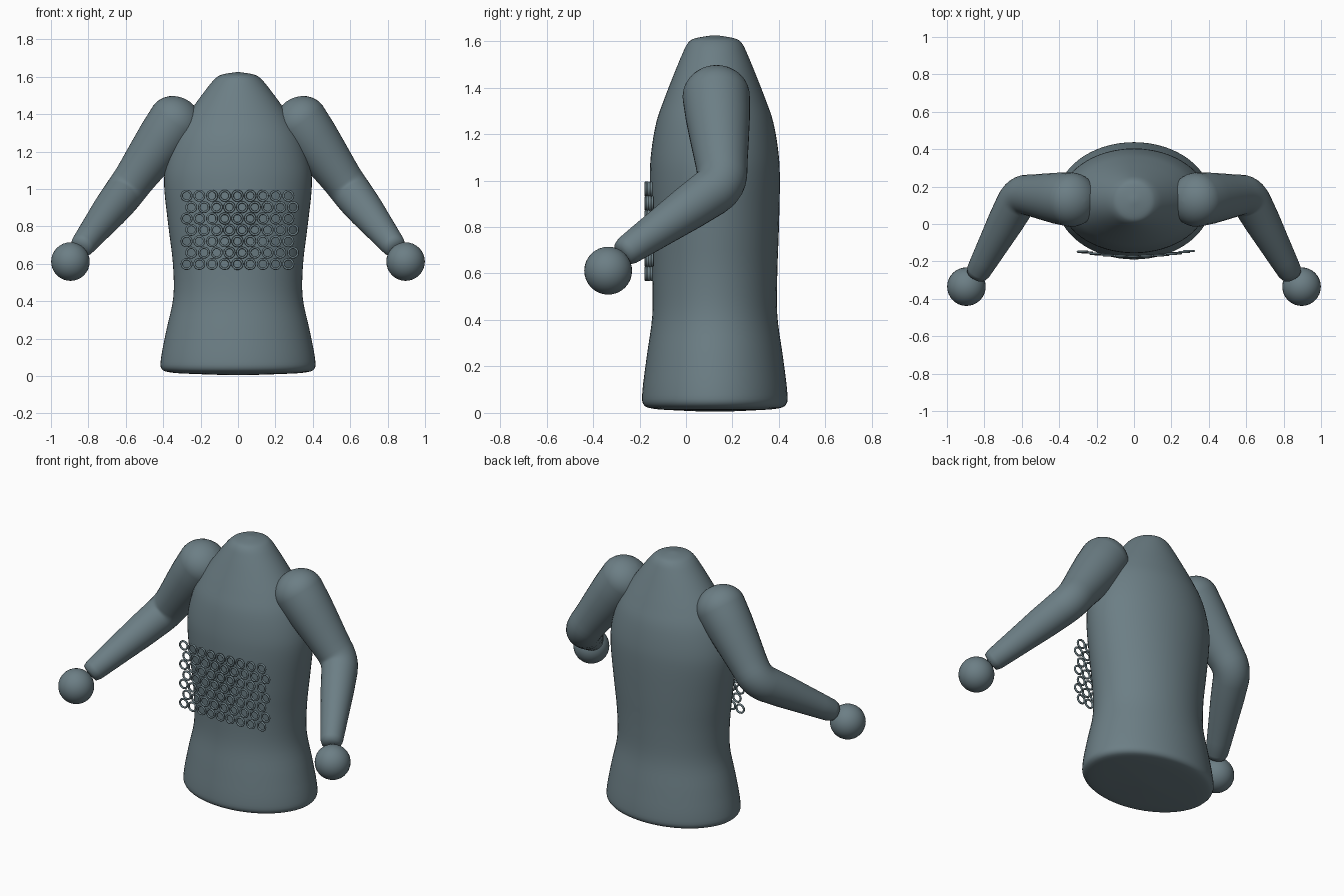
import bpy, bmesh, math
from mathutils import Vector

if "Cube" in bpy.data.objects:
    bpy.data.objects.remove(bpy.data.objects["Cube"])

mat = bpy.data.materials.new("slate_grey")
mat.diffuse_color = (0.15, 0.21, 0.235, 1)
mat.use_nodes = True
mat.node_tree.nodes["Principled BSDF"].inputs["Base Color"].default_value = mat.diffuse_color


def finish(name, bm):
    bmesh.ops.recalc_face_normals(bm, faces=bm.faces)
    mesh = bpy.data.meshes.new(name)
    bm.to_mesh(mesh)
    bm.free()
    for p in mesh.polygons:
        p.use_smooth = True
    mesh.materials.append(mat)
    obj = bpy.data.objects.new(name, mesh)
    bpy.context.collection.objects.link(obj)
    return obj


def spline(rows, steps):
    """Catmull-Rom interpolation of equal-length tuples."""
    out = []
    for i in range(len(rows) - 1):
        a, b, c, d = (rows[max(0, min(len(rows) - 1, i + k))] for k in (-1, 0, 1, 2))
        for s in range(steps):
            t = s / steps
            out.append([q + 0.5 * t * (r - p + t * (2 * p - 5 * q + 4 * r - s4
                        + t * (3 * (q - r) + s4 - p)))
                        for p, q, r, s4 in zip(a, b, c, d)])
    out.append(list(rows[-1]))
    return out


def loft(name, sections, sides):
    """sections: (centre, axis u, axis v), with u and v scaled to the radii."""
    bm = bmesh.new()
    rings = []
    for c, u, v in sections:
        rings.append([bm.verts.new(c + u * math.cos(2 * math.pi * k / sides)
                                   + v * math.sin(2 * math.pi * k / sides))
                      for k in range(sides)])
    for a, b in zip(rings, rings[1:]):
        for k in range(sides):
            n = (k + 1) % sides
            bm.faces.new((a[k], a[n], b[n], b[k]))
    bm.faces.new(rings[0])
    bm.faces.new(rings[-1])
    return finish(name, bm)


# Torso: elliptical sections (height, half width, half depth)
profile = [(0.005, 0.04, 0.03), (0.01, 0.2, 0.15), (0.018, 0.35, 0.265),
           (0.038, 0.408, 0.308), (0.10, 0.411, 0.311), (0.25, 0.382, 0.292),
           (0.42, 0.346, 0.269), (0.60, 0.348, 0.269), (0.80, 0.372, 0.276),
           (1.00, 0.394, 0.28), (1.12, 0.388, 0.274), (1.25, 0.352, 0.252),
           (1.35, 0.30, 0.218), (1.45, 0.232, 0.179), (1.54, 0.165, 0.142),
           (1.59, 0.122, 0.117), (1.612, 0.085, 0.085), (1.625, 0.01, 0.01)]
loft("torso", [(Vector((0, 0.124, z)), Vector((rx, 0, 0)), Vector((0, ry, 0)))
               for z, rx, ry in spline(profile, 4)], 64)

# Arms: tapered tube from rounded shoulder through bent elbow to wrist
shoulder = Vector((0.335, 0.13, 1.362))
elbow = Vector((0.605, 0.16, 0.985))
wrist = Vector((0.842, -0.272, 0.685))
upper = (elbow - shoulder).normalized()
fore = (wrist - elbow).normalized()
path = []
for i in range(9):
    a = math.radians(88 - 11 * i)
    path.append((shoulder - upper * 0.13 * math.sin(a), 0.145 * math.cos(a), upper))
for t, r in ((0.25, 0.138), (0.5, 0.126), (0.75, 0.113)):
    path.append((shoulder.lerp(elbow, t), r, upper))
p0, p2 = elbow - upper * 0.07, elbow + fore * 0.07
for i in range(7):
    t = i / 6
    pos = p0 * (1 - t) ** 2 + elbow * 2 * t * (1 - t) + p2 * t * t
    path.append((pos, 0.109 - 0.005 * t, upper.lerp(fore, t).normalized()))
for t, r in ((0.35, 0.096), (0.6, 0.083), (0.8, 0.073), (0.95, 0.065)):
    path.append((elbow.lerp(wrist, t), r, fore))
path.append((wrist, 0.055, fore))
path.append((wrist + fore * 0.008, 0.02, fore))

for side, sx in (("left", 1), ("right", -1)):
    sections = []
    for pos, r, d in path:
        u = d.cross(Vector((0.85, 0.5, 0.55))).normalized()
        v = d.cross(u)
        sections.append([Vector((w.x * sx, w.y, w.z)) for w in (pos, u * r, v * r)])
    loft(side + "_arm", sections, 32)

    # Ball hand
    bm = bmesh.new()
    bmesh.ops.create_uvsphere(bm, u_segments=32, v_segments=16, radius=0.103)
    bmesh.ops.translate(bm, verts=bm.verts, vec=(0.896 * sx, -0.335, 0.612))
    finish(side + "_hand", bm)

# Chest mesh: staggered rows of small upright rings
bm = bmesh.new()
MAJOR, MINOR, SEG, TUBE = 0.026, 0.006, 20, 8
for row in range(7):
    for col in range(9):
        x = -0.275 + 0.068 * col + (0.025 if row % 2 else 0)
        z = 0.964 - 0.0608 * row
        y = -0.173 + 0.33 * x * x
        grid = []
        for i in range(SEG):
            a = 2 * math.pi * i / SEG
            loop = []
            for j in range(TUBE):
                b = 2 * math.pi * j / TUBE
                r = MAJOR + MINOR * math.cos(b)
                loop.append(bm.verts.new((x + r * math.cos(a), y + MINOR * math.sin(b),
                                          z + r * math.sin(a))))
            grid.append(loop)
        for i in range(SEG):
            for j in range(TUBE):
                m, n = (i + 1) % SEG, (j + 1) % TUBE
                bm.faces.new((grid[i][j], grid[m][j], grid[m][n], grid[i][n]))
finish("chest_rings", bm)
